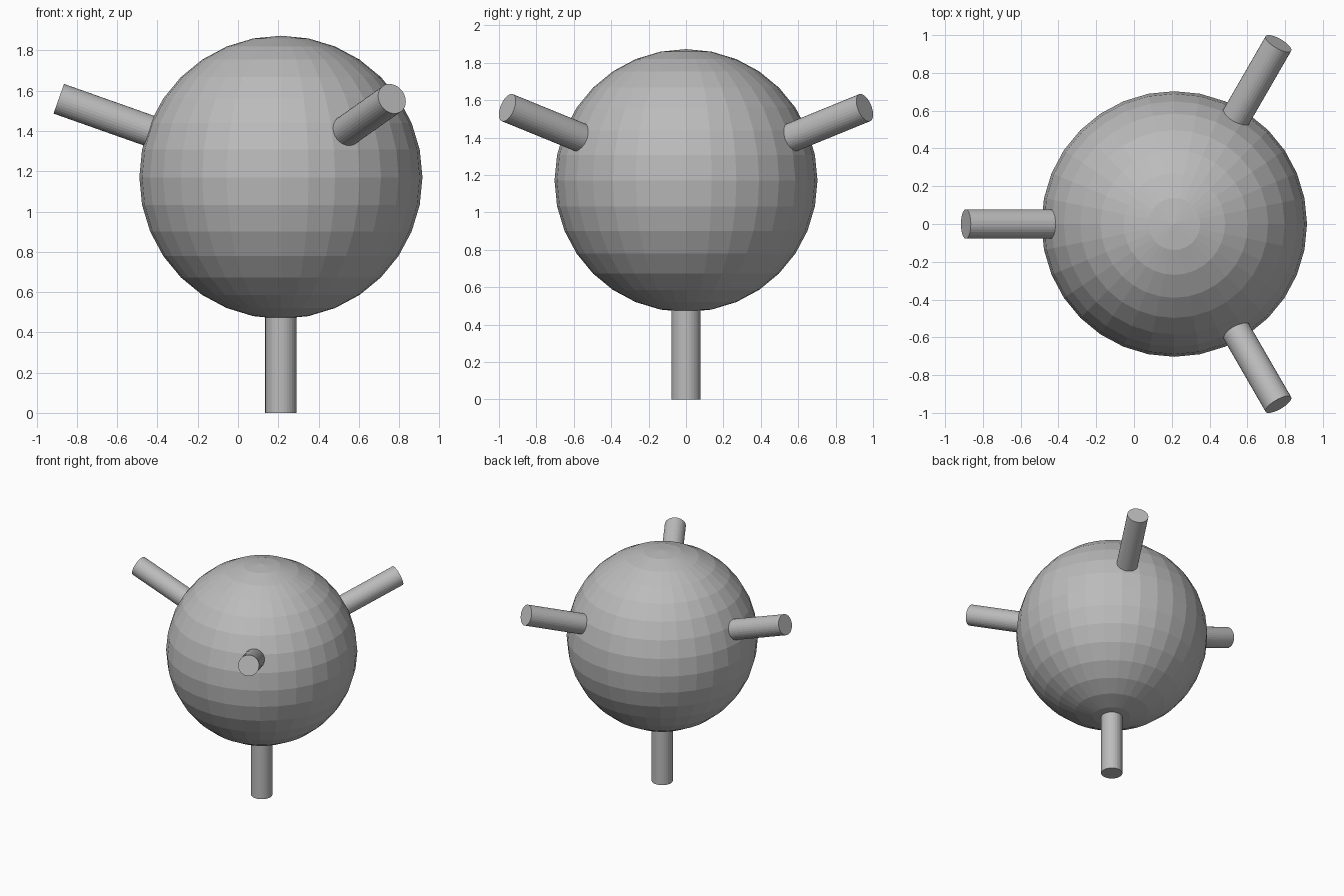
import bpy
import math
from mathutils import Vector

if "Cube" in bpy.data.objects:
    bpy.data.objects.remove(bpy.data.objects["Cube"])

CENTRE = Vector((0.213, 0, 1.17))
BALL_R, ROD_R, REACH = 0.703, 0.078, 1.17

grey = bpy.data.materials.new("plain grey")
grey.diffuse_color = (0.5, 0.5, 0.5, 1)
grey.use_nodes = True
grey.node_tree.nodes["Principled BSDF"].inputs["Base Color"].default_value = grey.diffuse_color


def finish(name):
    obj = bpy.context.object
    obj.name = name
    obj.data.materials.append(grey)
    return obj


# Faceted ball
bpy.ops.mesh.primitive_uv_sphere_add(segments=32, ring_count=16, radius=BALL_R, location=CENTRE)
finish("ball")


# Rod running outward from inside the ball
def rod(name, direction):
    inner = BALL_R - 0.05
    bpy.ops.mesh.primitive_cylinder_add(
        vertices=32, radius=ROD_R, depth=REACH - inner,
        location=CENTRE + direction * (REACH + inner) / 2,
        rotation=direction.to_track_quat('Z', 'Y').to_euler())
    finish(name)


# Four rods in a tetrahedral layout: one down, three spread round the top
rod("bottom_rod", Vector((0, 0, -1)))
flat = math.sqrt(8) / 3
for name, deg in (("left_rod", 180), ("back_rod", 60), ("front_rod", -60)):
    a = math.radians(deg)
    rod(name, Vector((flat * math.cos(a), flat * math.sin(a), 1 / 3)))
